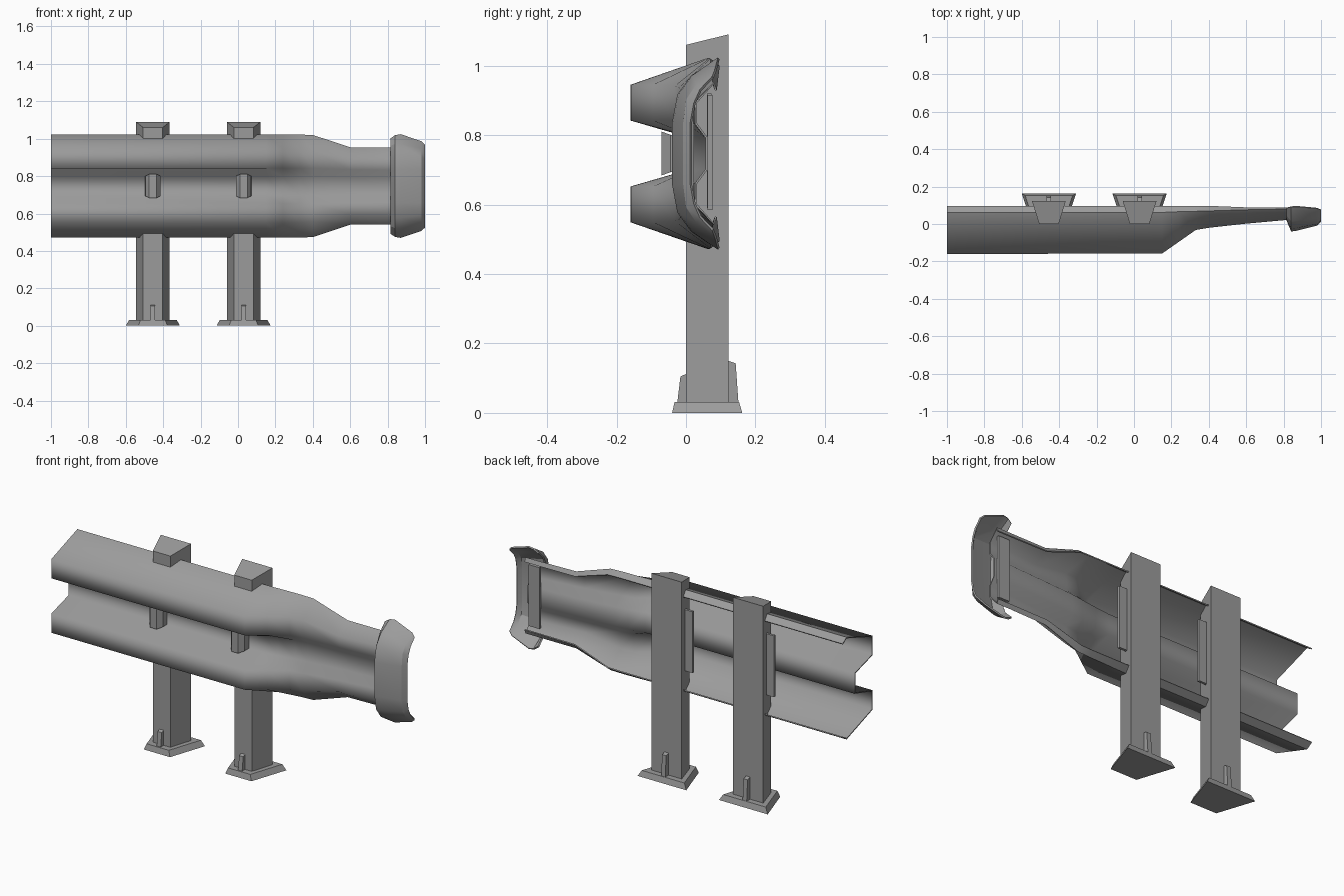
import bpy, bmesh, math

cube = bpy.data.objects.get("Cube")
if cube:
    bpy.data.objects.remove(cube, do_unlink=True)

steel = bpy.data.materials.new("galvanised_grey")
steel.use_nodes = True
GREY = (0.33, 0.33, 0.33, 1)
steel.diffuse_color = GREY
steel.node_tree.nodes["Principled BSDF"].inputs["Base Color"].default_value = GREY

MID = 0.747  # height of the rail's centre line


def loft(name, rings, closed=True, sharp=()):
    """Skin matching rings of points; closed rings are also capped."""
    bm = bmesh.new()
    rows = [[bm.verts.new(p) for p in ring] for ring in rings]
    n = len(rows[0])
    for a, b in zip(rows, rows[1:]):
        for i in range(n if closed else n - 1):
            j = (i + 1) % n
            bm.faces.new((a[i], a[j], b[j], b[i]))
        for i in sharp:
            bm.edges.get((a[i], b[i])).smooth = False
    if closed:
        bm.faces.new(rows[0])
        bm.faces.new(rows[-1])
    bmesh.ops.recalc_face_normals(bm, faces=bm.faces)
    mesh = bpy.data.meshes.new(name)
    bm.to_mesh(mesh)
    bm.free()
    mesh.materials.append(steel)
    obj = bpy.data.objects.new(name, mesh)
    bpy.context.collection.objects.link(obj)
    return obj


def sheet(name, rings, thickness, angle, sharp=()):
    """Open lofted sheet, thickened and smooth shaded."""
    obj = loft(name, rings, False, sharp)
    mesh = obj.data
    # normals must face the front so that thickness grows to the back
    if sum(p.normal.y * p.area for p in mesh.polygons) > 0:
        mesh.flip_normals()
    mod = obj.modifiers.new("thickness", 'SOLIDIFY')
    mod.thickness = thickness
    mod.offset = -1
    bpy.ops.object.select_all(action='DESELECT')
    bpy.context.view_layer.objects.active = obj
    obj.select_set(True)
    bpy.ops.object.modifier_apply(modifier=mod.name)
    bpy.ops.object.shade_smooth_by_angle(angle=math.radians(angle))
    return obj


def mirrored(x, half):
    """Full cross-section from the (y, height) points of its upper half."""
    return ([(x, y, MID + h) for y, h in half] +
            [(x, y, MID - h) for y, h in reversed(half)])


def trapezoid(cx, z_front, z_back, front, back):
    """Four points; front and back are (y, half width)."""
    (yf, wf), (yb, wb) = front, back
    return [(cx - wf, yf, z_front), (cx + wf, yf, z_front),
            (cx + wb, yb, z_back), (cx - wb, yb, z_back)]


def box(name, x, y, z):
    return loft(name, [[(x[0], y[0], h), (x[1], y[0], h),
                        (x[1], y[1], h), (x[0], y[1], h)] for h in z])


# Double-wave rail that flattens and narrows towards the end
# x, edge y, edge height, peak y, peak outer, peak inner, valley y, valley height
stations = [
    (-1.0, .062, .275, -.160, .198, .095, -.012, .052),
    (0.15, .062, .275, -.158, .198, .095, -.010, .052),
    (0.24, .066, .275, -.095, .198, .095, .000, .052),
    (0.33, .068, .275, -.032, .195, .095, .015, .050),
    (0.40, .070, .273, -.020, .190, .095, .025, .050),
    (0.60, .076, .207, .002, .150, .088, .042, .046),
    (0.82, .080, .205, .022, .148, .085, .055, .045),
    (0.90, .080, .205, .026, .148, .085, .056, .045)]
rings = []
for x, ey, eh, py, po, pi, vy, vh in stations:
    lip = .097 - (.008 if x > .5 else 0)
    rings.append(mirrored(x, [(lip, eh - .022), (ey, eh), (py, po), (py, pi), (vy, vh)]))
sheet("wave_rail", rings, .006, 80, sharp=(1, 8))

# Curved end shoe: a C-shaped sheet with a short folded side
shoe = [
    (.815, [(.085, .255), (.045, .215), (.025, .165), (.020, .09)]),
    (.840, [(.090, .272), (.015, .225), (-.025, .170), (-.040, .09)]),
    (.870, [(.092, .277), (.018, .225), (-.021, .170), (-.036, .09)]),
    (.980, [(.082, .240), (.030, .200), (.000, .155), (-.008, .09)]),
    (1.00, [(.075, .222), (.040, .185), (.022, .145), (.012, .09)])]
sheet("end_shoe", [mirrored(x, half) for x, half in shoe], .008, 25)
box("end_backing_plate", (.82, .885), (.062, .076), (.585, .915))

# Two posts with their feet, fins and rail fixings
for side, cx in (("right", -.455), ("left", .03)):
    front, back = (0, .052), (.122, .09)
    loft(side + "_post", [trapezoid(cx, .03, .03, front, back),
                          trapezoid(cx, 1.06, 1.09, front, back)])
    loft(side + "_foot_plate", [
        trapezoid(cx, 0, 0, (-.04, .078), (.162, .145)),
        trapezoid(cx, .031, .031, (-.033, .066), (.153, .127))])
    for end, yo, yt, yi, top in (("front", -.025, -.016, .003, .105),
                                 ("back", .151, .143, .119, .143)):
        loft(side + "_" + end + "_fin", [
            [(cx + dx, yo, .03), (cx + dx, yt, top),
             (cx + dx, yi, top + .008), (cx + dx, yi, .03)] for dx in (-.012, .012)])
    box(side + "_backing_plate", (cx - .12, cx + .12), (.06, .073), (.59, .92))
    # tapered bolt block in the rail valley
    loft(side + "_bolt_block", [
        [(cx + sx * w, y, MID + sz * h) for sx, sz in
         ((-1, -1), (1, -1), (1, 1), (-1, 1))]
        for y, w, h in ((.005, .042, .052), (-.045, .040, .054), (-.07, .020, .063))])
